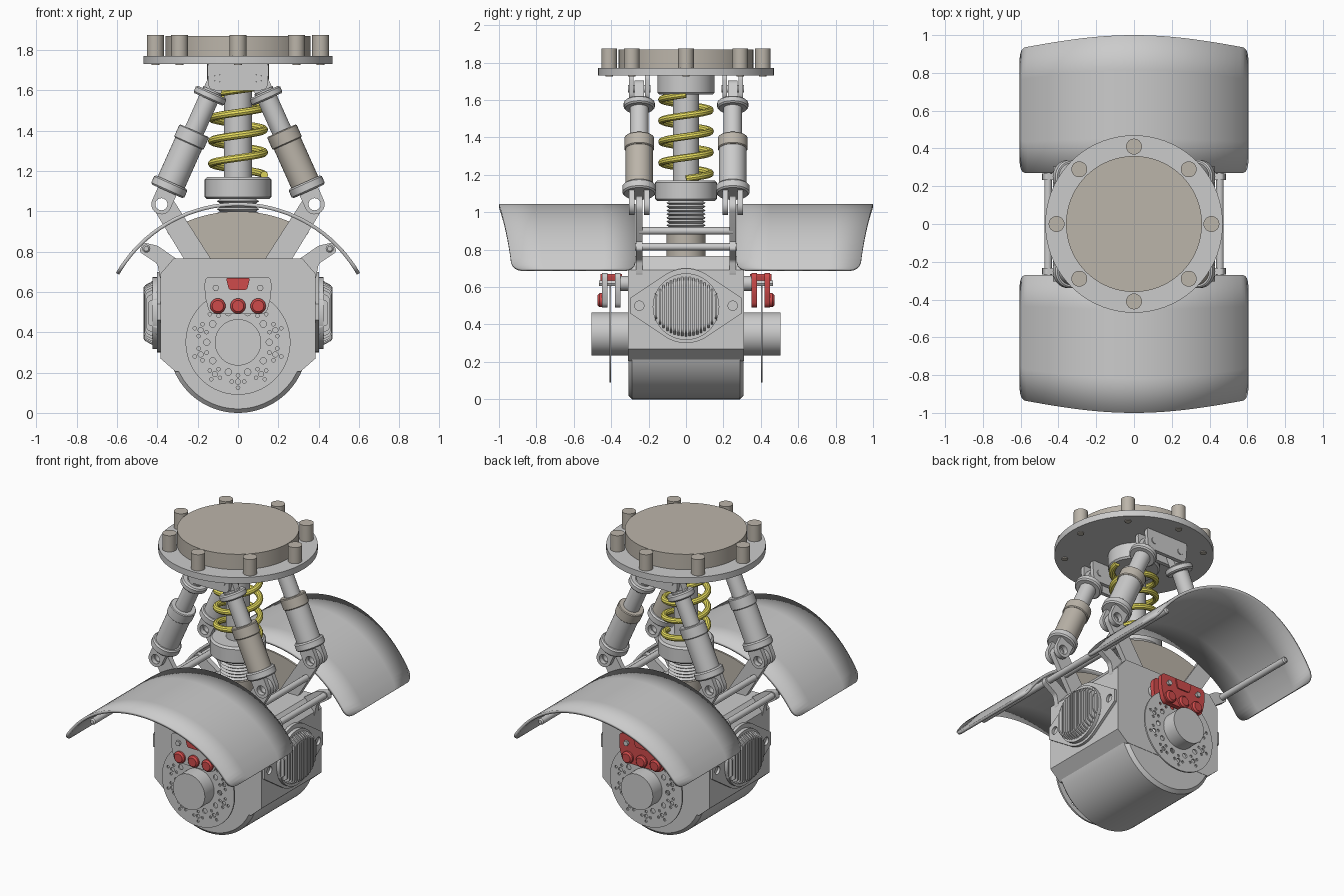
import bpy, bmesh
from math import sin, cos, pi, sqrt, radians
from mathutils import Vector

if "Cube" in bpy.data.objects:
    bpy.data.objects.remove(bpy.data.objects["Cube"])


def material(name, rgb):
    m = bpy.data.materials.new(name)
    m.diffuse_color = (*rgb, 1)
    m.use_nodes = True
    m.node_tree.nodes["Principled BSDF"].inputs["Base Color"].default_value = m.diffuse_color
    return m


BEIGE = material("beige", (0.50, 0.46, 0.40))
RED = material("red", (0.62, 0.07, 0.07))
YELLOW = material("yellow", (0.85, 0.77, 0.12))


def link(name, data, mat=None):
    ob = bpy.data.objects.new(name, data)
    bpy.context.collection.objects.link(ob)
    if mat:
        data.materials.append(mat)
    return ob


def to_mesh(ob):
    bpy.ops.object.select_all(action='DESELECT')
    ob.select_set(True)
    bpy.context.view_layer.objects.active = ob
    bpy.ops.object.convert(target='MESH')
    return bpy.context.object


def lathe(name, prof, origin=(0, 0, 0), axis=(0, 0, 1), mat=None, seg=40):
    """Revolve (radius, height) points about an axis; ends are closed."""
    bm = bmesh.new()
    q = Vector((0, 0, 1)).rotation_difference(Vector(axis).normalized())
    prof = [(0, prof[0][1])] + list(prof) + [(0, prof[-1][1])]
    rings = [[bm.verts.new(Vector(origin) + q @ Vector((r * cos(2 * pi * i / seg), r * sin(2 * pi * i / seg), h)))
              for i in range(seg)] for r, h in prof]
    for a, b in zip(rings, rings[1:]):
        for i in range(seg):
            j = (i + 1) % seg
            bm.faces.new((a[i], a[j], b[j], b[i]))
    bmesh.ops.remove_doubles(bm, verts=bm.verts, dist=1e-5)
    bmesh.ops.recalc_face_normals(bm, faces=bm.faces)
    me = bpy.data.meshes.new(name)
    bm.to_mesh(me)
    bm.free()
    return link(name, me, mat)


def rod(name, r, a, b, mat=None, seg=32, bev=0.0):
    a, b = Vector(a), Vector(b)
    L = (b - a).length
    prof = [(r - bev, 0), (r, bev), (r, L - bev), (r - bev, L)] if bev else [(r, 0), (r, L)]
    return lathe(name, prof, a, b - a, mat, seg)


def circle(x, z, r, n=24):
    return [(x + r * cos(2 * pi * i / n), z + r * sin(2 * pi * i / n)) for i in range(n)]


def rounded(pts, r, n=5):
    out = []
    for i, p in enumerate(pts):
        p, a, b = Vector(p), Vector(pts[i - 1]), Vector(pts[(i + 1) % len(pts)])
        s = p + (a - p).normalized() * r
        e = p + (b - p).normalized() * r
        for k in range(n + 1):
            t = k / n
            out.append(tuple(s * (1 - t) ** 2 + p * 2 * t * (1 - t) + e * t * t))
    return out


def plate(name, loops, pos, thick, mat=None, axis='y'):
    """Flat plate from an outline plus hole outlines, standing across y or x."""
    cu = bpy.data.curves.new(name, 'CURVE')
    cu.dimensions, cu.fill_mode, cu.extrude = '2D', 'BOTH', thick / 2
    for loop in loops:
        sp = cu.splines.new('POLY')
        sp.points.add(len(loop) - 1)
        for p, c in zip(sp.points, loop):
            p.co = (c[0], c[1], 0, 1)
        sp.use_cyclic_u = True
    ob = link(name, cu, mat)
    ob.rotation_euler = (pi / 2, 0, 0 if axis == 'y' else pi / 2)
    ob.location = (0, pos, 0) if axis == 'y' else (pos, 0, 0)
    return to_mesh(ob)


def ear(name, p, d, length, r, hole, y, thick):
    """Rounded lug with a pin hole at p, running along d."""
    p, d = Vector(p), Vector(d).normalized()
    n = Vector((-d.y, d.x))
    pts = [p + n * r * cos(pi * k / 12) - d * r * sin(pi * k / 12) for k in range(13)]
    pts += [p - n * r + d * length, p + n * r + d * length]
    return plate(name, [[tuple(v) for v in pts], circle(p.x, p.y, hole)], y, thick)


# Hub body: upper block and round drum below
half = [(0.31, 0.205), (0.385, 0.27), (0.385, 0.69), (0.32, 0.765)]
plate("hub_block", [half + [(-x, z) for x, z in reversed(half)]], 0, 0.62)
rod("hub_drum", 0.345, (0, -0.308, 0.345), (0, 0.308, 0.345), seg=96, bev=0.02)

# Mounting flange at the top with bolts
rod("top_flange", 0.47, (0, 0, 1.73), (0, 0, 1.77), seg=72)
rod("top_disc", 0.36, (0, 0, 1.77), (0, 0, 1.87), BEIGE, 72)
for i in range(8):
    x, y = 0.41 * cos(i * pi / 4), 0.41 * sin(i * pi / 4)
    rod("flange_bolt", 0.042, (x, y, 1.76), (x, y, 1.875), BEIGE, 24)
    rod("bolt_end", 0.02, (x, y, 1.725), (x, y, 1.74), BEIGE, 16)

# Central column with thread, collar, spring and cap
rod("column_base", 0.105, (0, 0, 0.75), (0, 0, 0.92), BEIGE)
thread = [(0.105 if k % 2 else 0.09, 0.92 + 0.01 * k) for k in range(16)]
lathe("column_thread", thread)
rod("spring_collar", 0.165, (0, 0, 1.06), (0, 0, 1.17), seg=48, bev=0.012)
rod("spring_rod", 0.07, (0, 0, 1.15), (0, 0, 1.65))
rod("spring_cap", 0.153, (0, 0, 1.63), (0, 0, 1.74), seg=48, bev=0.01)
cu = bpy.data.curves.new("spring", 'CURVE')
cu.dimensions, cu.bevel_depth, cu.bevel_resolution, cu.use_fill_caps = '3D', 0.019, 3, True
sp = cu.splines.new('POLY')
sp.points.add(160)
for i, p in enumerate(sp.points):
    a = 2 * pi * 4 * i / 160
    p.co = (0.13 * cos(a), 0.13 * sin(a), 1.18 + 0.45 * i / 160, 1)
to_mesh(link("spring", cu, YELLOW))

for sy in (-1, 1):
    y0 = 0.25 * sy
    # Backing plate between the arms
    arc = [(0.66 * sin(radians(a)), 0.34 + 0.66 * cos(radians(a))) for a in range(-27, 28, 3)]
    plate("backing_plate", [arc + [(0.13, 0.75), (-0.13, 0.75)]], y0, 0.012, BEIGE)
    # Upper brackets
    for dy in (-0.042, 0.042):
        out = rounded([(-0.155, 1.74), (0.155, 1.74), (0.145, 1.6), (-0.145, 1.6)], 0.035)
        plate("upper_bracket", [out, circle(-0.1, 1.66, 0.02), circle(0.1, 1.66, 0.02)], y0 + dy, 0.025)

    for sx in (-1, 1):
        # Lower arm and fender tab
        arm = rounded([(0.125 * sx, 0.75), (0.26 * sx, 0.75), (0.43 * sx, 1.03), (0.39 * sx, 1.09),
                       (0.33 * sx, 1.07)], 0.03)
        plate("lower_arm", [arm, circle(0.38 * sx, 1.035, 0.03)], y0, 0.035)
        tab = rounded([(0.30 * sx, 0.76), (0.385 * sx, 0.66), (0.40 * sx, 0.74), (0.49 * sx, 0.80),
                       (0.47 * sx, 0.845), (0.40 * sx, 0.83)], 0.015)
        plate("fender_tab", [tab], y0, 0.035)
        # Damper: lower fork, body, sleeve, rod, collar, eye
        bot, top = Vector((0.38 * sx, y0, 1.035)), Vector((0.10 * sx, y0, 1.66))
        d = (top - bot).normalized()
        at = lambda t: bot + d * t
        d2 = (d.x, d.z)
        for dy in (-0.04, 0.04):
            ear("damper_fork", (bot.x, bot.z), d2, 0.08, 0.05, 0.03, y0 + dy, 0.03)
        rod("damper_foot", 0.09, at(0.07), at(0.12), bev=0.008)
        rod("damper_body", 0.073, at(0.11), at(0.36), BEIGE if sx > 0 > sy else None)
        rod("damper_sleeve", 0.08, at(0.33), at(0.40), BEIGE if sx > 0 else None, bev=0.005)
        rod("damper_rod", 0.05, at(0.38), at(0.62))
        rod("damper_collar", 0.083, at(0.57), at(0.61), bev=0.008)
        ear("damper_eye", (top.x, top.z), (-d2[0], -d2[1]), 0.08, 0.045, 0.02, y0, 0.05)
        rod("damper_pin", 0.02, top - Vector((0, 0.06, 0)), top + Vector((0, 0.06, 0)), seg=16)

    # Fender: curved sheet with flared outer edge and rounded corners
    bm = bmesh.new()
    A, R, CR = radians(60), 0.69, 0.055
    S = [0, .003, .01, .02, .035, .05, .08] + [0.1 + 0.8 * k / 28 for k in range(29)] + \
        [.92, .95, .965, .98, .99, .997, 1]
    rows = []
    for s in S:
        a = A * (2 * s - 1)
        dist = min(s, 1 - s) * 2 * A * R
        inset = CR - sqrt(max(0, CR ** 2 - (CR - dist) ** 2)) if dist < CR else 0
        yo = 0.93 + 0.07 * cos(pi / 2 * min(1, abs(R * sin(a)) / 0.6)) - inset
        yi = 0.27 + inset
        rows.append([bm.verts.new((R * sin(a), sy * (yi + (yo - yi) * k / 4), 0.345 + R * cos(a)))
                     for k in range(5)])
    for a, b in zip(rows, rows[1:]):
        for k in range(4):
            bm.faces.new((a[k], a[k + 1], b[k + 1], b[k]))
    bmesh.ops.recalc_face_normals(bm, faces=bm.faces)
    me = bpy.data.meshes.new("fender")
    bm.to_mesh(me)
    bm.free()
    mod = link("fender", me).modifiers.new("thickness", 'SOLIDIFY')
    mod.thickness, mod.offset = 0.018, 0

    # Axle stub and drilled brake disc
    rod("axle_stub", 0.115, (0, 0.30 * sy, 0.35), (0, 0.505 * sy, 0.35), seg=48)
    holes = []
    for k in range(10):
        a = -pi / 2 + k * pi / 5
        cx, cz = 0.195 * cos(a), 0.35 + 0.195 * sin(a)
        holes.append(circle(cx, cz, 0.013, 10))
        holes += [circle(cx + 0.031 * cos(a + j * pi / 2), cz + 0.031 * sin(a + j * pi / 2), 0.009, 8)
                  for j in range(4)]
        b = a + pi / 10
        holes.append(circle(0.155 * cos(b), 0.35 + 0.155 * sin(b), 0.016, 12))
    plate("brake_disc", [circle(0, 0.35, 0.26, 72)] + holes, 0.405 * sy, 0.01)

    # Brake caliper
    cal = RED if sy > 0 else None
    out = rounded([(-0.165, 0.675), (-0.165, 0.58), (-0.14, 0.49), (0.14, 0.49), (0.165, 0.58), (0.165, 0.675)], 0.03)
    for y in (0.365, 0.435):
        plate("caliper_plate", [out], y * sy, 0.03, cal)
    plate("caliper_bridge", [rounded([(-0.06, 0.67), (-0.045, 0.61), (0.045, 0.61), (0.06, 0.67)], 0.012)],
          0.40 * sy, 0.115, RED)
    for x in (-0.1, 0, 0.1):
        rod("caliper_piston", 0.038, (x, 0.42 * sy, 0.53), (x, 0.472 * sy, 0.53), RED, 24, 0.01)
    for x in (-0.11, 0.11):
        rod("caliper_bolt", 0.017, (x, 0.30 * sy, 0.62), (x, 0.465 * sy, 0.62), seg=6)
        rod("caliper_spacer", 0.04, (x, 0.30 * sy, 0.62), (x, 0.35 * sy, 0.62), seg=20)

for sx in (-1, 1):
    # Rails carrying the fenders
    rod("fender_rail", 0.02, (0.455 * sx, -0.85, 0.815), (0.455 * sx, 0.85, 0.815), seg=16, bev=0.008)
    rod("cross_rail", 0.02, (0.33 * sx, -0.25, 0.90), (0.33 * sx, 0.25, 0.90), seg=16)
    # Side cooler: flange with bolt holes and a domed set of fins
    fl = [(0.2 * cos(a), 0.5 + 0.2 * sin(a)) for a in [radians(60 + 10 * k) for k in range(7)]]
    fl += [(-0.3, 0.54), (-0.3, 0.46)] + [(-y, 1 - z) for y, z in fl] + [(0.3, 0.46), (0.3, 0.54)]
    plate("cooler_flange", [fl, circle(0.25, 0.5, 0.025), circle(-0.25, 0.5, 0.025)], 0.392 * sx, 0.02, axis='x')
    rod("cooler_base", 0.178, (0.38 * sx, 0, 0.495), (0.425 * sx, 0, 0.495), seg=48)
    for k in range(-8, 9):
        y = 0.02 * k
        f = sqrt(1 - (y / 0.178) ** 2)
        h, x = 0.178 * f, 0.43 + 0.04 * f
        fin = rounded([(0.39 * sx, 0.495 - h), (x * sx, 0.495 - h * 0.75), (x * sx, 0.495 + h * 0.75),
                       (0.39 * sx, 0.495 + h)], 0.018)
        plate("cooler_fin", [fin], y, 0.011)

# Smooth shading with sharp edges kept
bpy.ops.object.select_all(action='SELECT')
bpy.context.view_layer.objects.active = bpy.data.objects["top_disc"]
bpy.ops.object.shade_smooth_by_angle(angle=radians(35))
